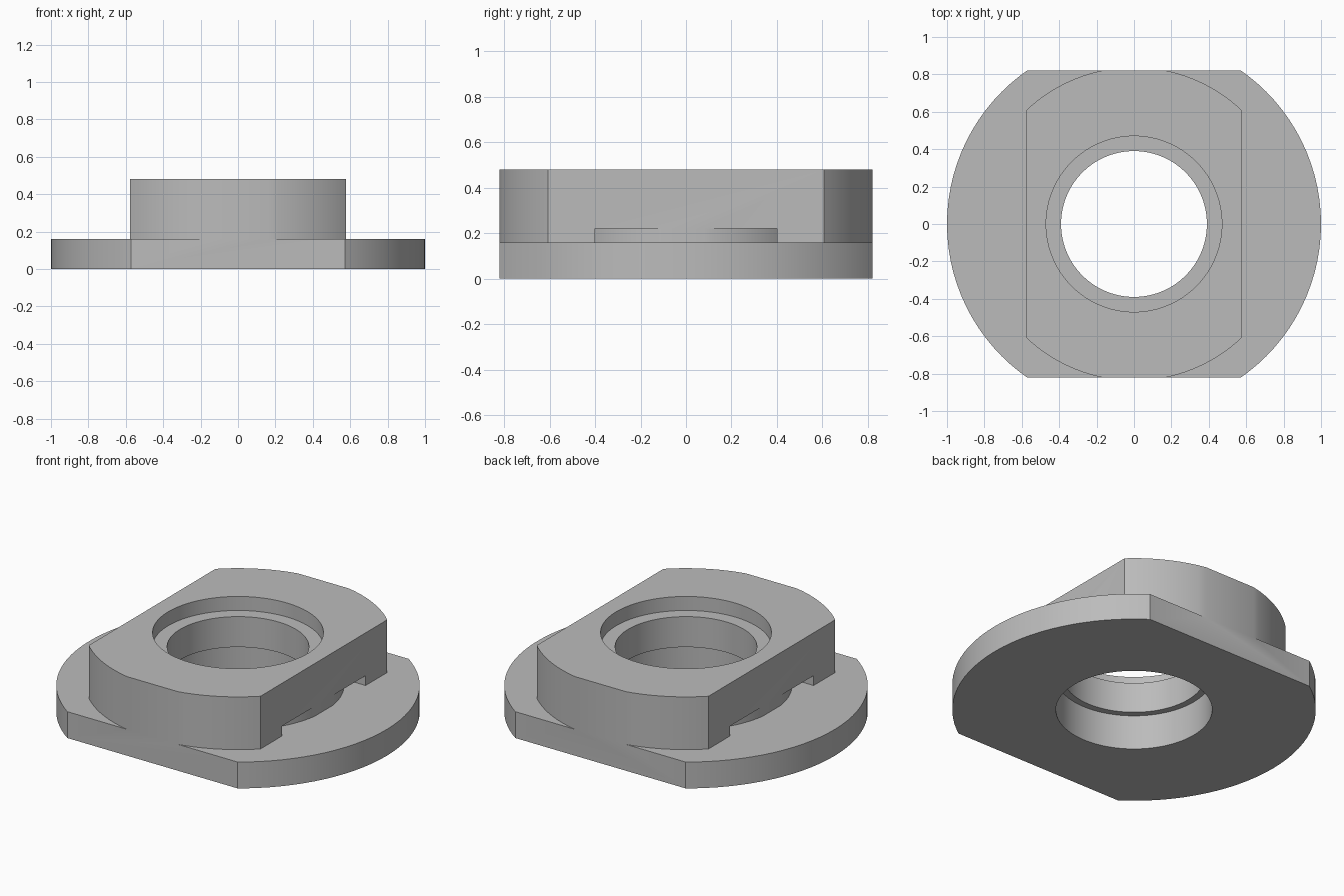
import bpy
import math

if "Cube" in bpy.data.objects:
    bpy.data.objects.remove(bpy.data.objects["Cube"], do_unlink=True)

GREY = (0.5, 0.5, 0.5, 1.0)
mat = bpy.data.materials.new("plain grey")
mat.use_nodes = True
mat.diffuse_color = GREY
mat.node_tree.nodes["Principled BSDF"].inputs["Base Color"].default_value = GREY


def cylinder(name, radius, z0, z1):
    bpy.ops.mesh.primitive_cylinder_add(vertices=96, radius=radius, depth=z1 - z0,
                                        location=(0, 0, (z0 + z1) / 2))
    obj = bpy.context.object
    obj.name = name
    obj.data.materials.append(mat)
    return obj


def box(name, half_x, half_y, z0, z1):
    bpy.ops.mesh.primitive_cube_add(size=2, location=(0, 0, (z0 + z1) / 2))
    obj = bpy.context.object
    obj.name = name
    obj.scale = (half_x, half_y, (z1 - z0) / 2)
    bpy.ops.object.transform_apply(location=False, rotation=False, scale=True)
    obj.data.materials.append(mat)
    return obj


def combine(target, tool, operation):
    """Apply a boolean to the target and discard the tool."""
    bpy.context.view_layer.update()
    mod = target.modifiers.new("combine", "BOOLEAN")
    mod.operation = operation
    mod.solver = "EXACT"
    mod.object = tool
    bpy.ops.object.select_all(action="DESELECT")
    target.select_set(True)
    bpy.context.view_layer.objects.active = target
    bpy.ops.object.modifier_apply(modifier=mod.name)
    bpy.data.objects.remove(tool, do_unlink=True)


# Raised boss with flat left and right sides
boss = cylinder("boss", 0.838, 0.08, 0.48)
combine(boss, box("boss_trim", 0.577, 1.2, -0.2, 0.8), "INTERSECT")

# Shallow side slots under the boss, running around a central collar
slot = box("slot", 0.8, 0.4, 0.02, 0.22)
combine(slot, cylinder("collar", 0.584, -0.1, 0.4), "DIFFERENCE")
combine(boss, slot, "DIFFERENCE")

# Wide round flange, joined to the boss and trimmed flat at front and back
body = cylinder("flanged_bushing", 1.0, 0.0, 0.16)
combine(body, boss, "UNION")
combine(body, box("flange_trim", 1.2, 0.82, -0.2, 0.8), "INTERSECT")

# Through bore, upper counterbore and lower counterbore
for radius, z0, z1 in ((0.39, -0.1, 0.6), (0.47, 0.395, 0.6), (0.43, -0.1, 0.21)):
    combine(body, cylinder("bore", radius, z0, z1), "DIFFERENCE")

# One colour, smooth round walls with crisp edges
body.data.materials.clear()
body.data.materials.append(mat)
for face in body.data.polygons:
    face.material_index = 0
bpy.ops.object.select_all(action="DESELECT")
body.select_set(True)
bpy.context.view_layer.objects.active = body
bpy.ops.object.shade_smooth_by_angle(angle=math.radians(25))
